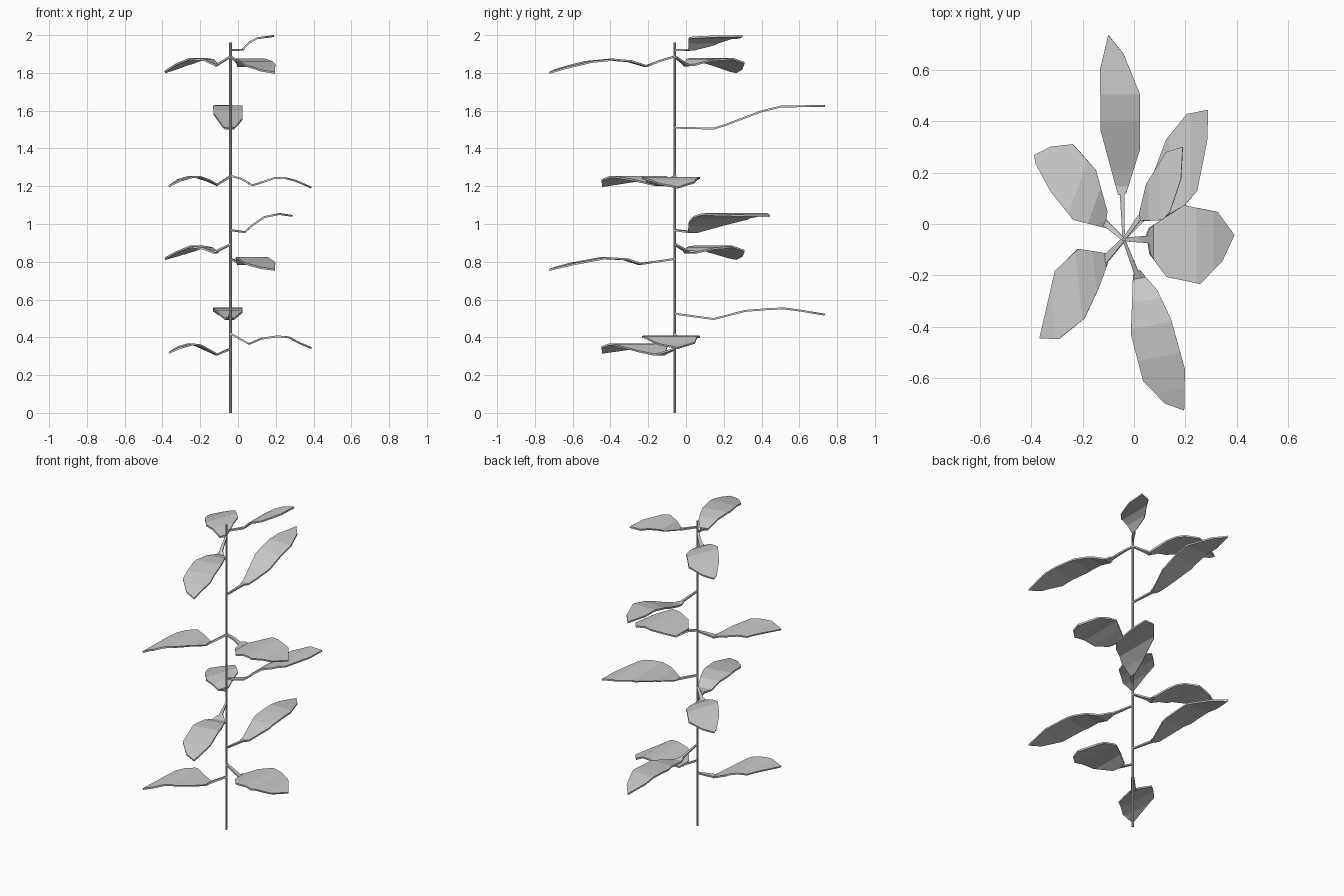
import bpy, bmesh
from mathutils import Vector

STEM = Vector((-0.04, -0.06, 0))
THICK = 0.01


def height(profile, s):
    # height on the wavy leaf profile at fraction s of its reach
    for (s0, z0), (s1, z1) in zip(profile, profile[1:]):
        if s <= s1:
            return z0 + (z1 - z0) * (s - s0) / (s1 - s0)
    return profile[-1][1]


def leaf(name, outline, bend, base, width, profile):
    # flat blade and stalk, sliced into bands, bent to the profile, thickened
    d = Vector((*bend, 0)).normalized()
    reach = max((Vector((x, y, 0)) - STEM).dot(d) for x, y in outline)
    end = Vector((*base, 0))
    side = (end - STEM).normalized().cross(Vector((0, 0, 1))) * width / 2
    stalk = [STEM - side * 0.5, STEM + side * 0.5, end + side, end - side]
    bm = bmesh.new()
    for pts in ([Vector((x, y, 0)) for x, y in outline], stalk):
        bm.faces.new([bm.verts.new(p) for p in pts])
    for s, _ in profile[1:-1]:
        bmesh.ops.bisect_plane(bm, geom=bm.verts[:] + bm.edges[:] + bm.faces[:],
                               plane_co=STEM + d * reach * s, plane_no=d)
    for v in bm.verts:
        v.co.z = height(profile, max(0, (v.co - STEM).dot(d) / reach))
    bm.normal_update()
    for f in bm.faces:
        if f.normal.z < 0:
            f.normal_flip()
    me = bpy.data.meshes.new(name)
    bm.to_mesh(me)
    bm.free()
    ob = bpy.data.objects.new(name, me)
    bpy.context.collection.objects.link(ob)
    m = ob.modifiers.new("thickness", 'SOLIDIFY')
    m.thickness = THICK
    m.offset = 0


# Stem
bpy.ops.mesh.primitive_cylinder_add(vertices=8, radius=0.007, depth=1.96,
                                    location=(STEM.x, STEM.y, 0.98))
bpy.context.object.name = "stem"

# Blade outlines seen from above, each with bend direction, stalk end and stalk width
back = ([(-.10, .735), (-.04, .66), (.023, .505), (.023, .29), (-.03, .12),
         (-.062, .113), (-.13, .365), (-.132, .60)], (0, 1), (-.047, .13), .018)
front_left = ([(-.113, -.113), (-.218, -.097), (-.307, -.183), (-.366, -.445),
               (-.292, -.447), (-.195, -.37), (-.14, -.253), (-.105, -.16)],
              (-1, -.1), (-.12, -.145), .03)
right = ([(.05, -.04), (.06, -.015), (.195, .073), (.323, .047), (.389, -.043),
          (.342, -.144), (.257, -.233), (.128, -.206), (.062, -.117)],
         (1, 0), (.07, -.06), .03)
front = ([(.023, -.18), (-.004, -.2), (-.012, -.43), (.035, -.61), (.12, -.697),
          (.195, -.724), (.198, -.564), (.144, -.37), (.09, -.257)],
         (.2, -1), (.013, -.2), .02)
back_left = ([(-.113, -.015), (-.237, .016), (-.323, .125), (-.381, .233),
              (-.387, .268), (-.323, .3), (-.237, .31), (-.148, .21), (-.105, .05)],
             (-.94, .34), (-.12, .01), .025)
back_right = ([(.02, .01), (.07, .175), (.128, .33), (.206, .428), (.288, .444),
               (.284, .323), (.245, .128), (.198, .074), (.1, .015)],
              (1, 0), (.04, .03), .025)
top_small = ([(.016, .012), (.05, .155), (.125, .28), (.19, .30), (.183, .175),
              (.14, .047), (.11, .015)], (1, 0), (.025, .03), .02)

# Lower leaves: (fraction of reach, height) along each leaf
leaf("lower_front_left_leaf", *front_left,
     [(0, .34), (.22, .308), (.38, .335), (.53, .36), (.65, .362), (.83, .345), (1, .318)])
leaf("lower_right_leaf", *right,
     [(0, .42), (.23, .365), (.38, .393), (.58, .405), (.72, .40), (.85, .37), (1, .343)])
leaf("lower_back_leaf", *back,
     [(0, .525), (.26, .497), (.47, .54), (.63, .55), (.73, .553), (.85, .54), (1, .52)])
leaf("lower_front_leaf", *front,
     [(0, .815), (.28, .788), (.39, .813), (.56, .82), (.8, .79), (1, .757)])
leaf("lower_back_left_leaf", *back_left,
     [(0, .893), (.24, .85), (.36, .87), (.54, .88), (.77, .85), (1, .815)])
leaf("middle_back_right_leaf", *back_right,
     [(0, .968), (.23, .957), (.36, .995), (.55, 1.037), (.79, 1.053), (1, 1.043)])

# Upper leaves
leaf("upper_front_left_leaf", *front_left,
     [(0, 1.253), (.22, 1.207), (.35, 1.23), (.53, 1.25), (.65, 1.248), (.83, 1.23), (1, 1.2)])
leaf("upper_right_leaf", *right,
     [(0, 1.255), (.13, 1.24), (.27, 1.205), (.4, 1.222), (.54, 1.243), (.66, 1.245),
      (.81, 1.228), (1, 1.192)])
leaf("upper_back_leaf", *back,
     [(0, 1.51), (.26, 1.505), (.34, 1.525), (.58, 1.597), (.71, 1.622), (1, 1.625)])
leaf("upper_front_leaf", *front,
     [(0, 1.887), (.12, 1.863), (.23, 1.835), (.36, 1.862), (.5, 1.87), (.68, 1.858),
      (.88, 1.825), (1, 1.8)])
leaf("upper_back_left_leaf", *back_left,
     [(0, 1.887), (.21, 1.84), (.35, 1.868), (.54, 1.875), (.77, 1.845), (1, 1.803)])
leaf("top_back_right_leaf", *top_small,
     [(0, 1.92), (.28, 1.923), (.43, 1.96), (.61, 1.983), (1, 1.995)])
